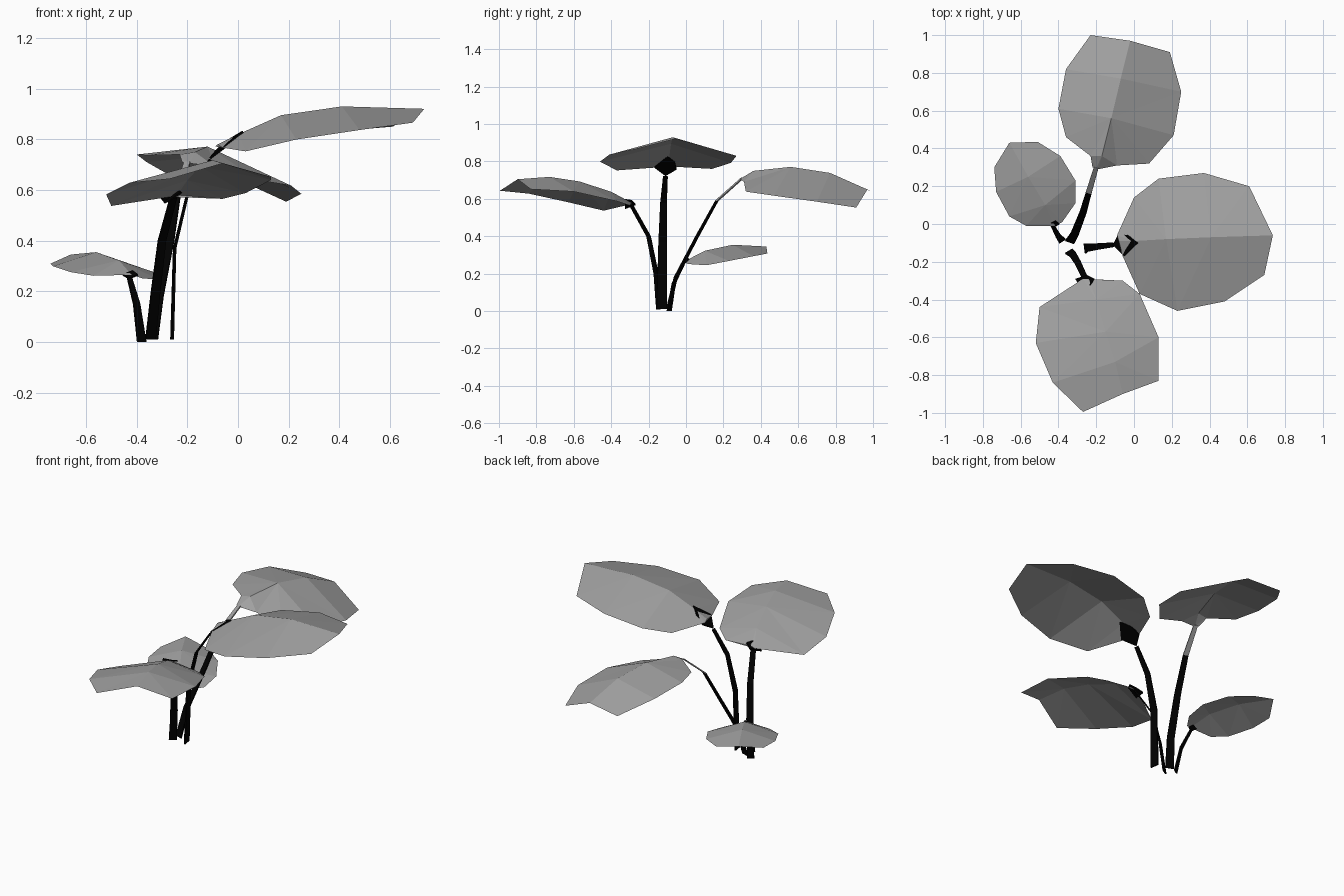
import bpy
import bmesh
from mathutils import Vector
from mathutils.geometry import delaunay_2d_cdt

cube = bpy.data.objects.get("Cube")
if cube:
    bpy.data.objects.remove(cube, do_unlink=True)


def make_material(name, level):
    mat = bpy.data.materials.new(name)
    mat.use_nodes = True
    color = (level, level, level, 1)
    mat.diffuse_color = color
    mat.node_tree.nodes["Principled BSDF"].inputs["Base Color"].default_value = color
    return mat


leaf_grey = make_material("leaf grey", 0.35)
stem_black = make_material("stem black", 0.0)


def make_object(name, bm, materials, thickness=None):
    mesh = bpy.data.meshes.new(name)
    bm.to_mesh(mesh)
    bm.free()
    for mat in materials:
        mesh.materials.append(mat)
    obj = bpy.data.objects.new(name, mesh)
    bpy.context.collection.objects.link(obj)
    if thickness:
        solid = obj.modifiers.new("thickness", "SOLIDIFY")
        solid.thickness = thickness
        solid.offset = 0
    return obj


def hundredths(points):
    return [Vector(p) / 100 for p in points]


def leaf_height(point, spine, droops):
    """Height on a roof-shaped blade: follow the midrib, fall away to each side."""
    base = spine[0].to_2d()
    axis = spine[-1].to_2d() - base
    length = axis.length
    axis.normalize()
    offset = point - base
    along = min(max(offset.dot(axis), 0), length)
    side = axis.x * offset.y - axis.y * offset.x
    ridge = spine[-1].z
    for a, b in zip(spine, spine[1:]):
        start, end = [(p.to_2d() - base).dot(axis) for p in (a, b)]
        if along <= end:
            ridge = a.z + (b.z - a.z) * (along - start) / (end - start)
            break
    return ridge - abs(side) * droops[0 if side > 0 else 1]


def make_leaf(name, outline, spine, droops):
    rim, spine = hundredths(outline), hundredths(spine)
    ribs = [p.to_2d() for p in spine]
    count = len(rim)
    rib_edges = [(count + i, count + i + 1) for i in range(len(ribs) - 1)]
    flat = delaunay_2d_cdt(rim + ribs, rib_edges, [list(range(count))], 1, 0.001)
    bm = bmesh.new()
    verts = [bm.verts.new((p.x, p.y, leaf_height(p, spine, droops))) for p in flat[0]]
    for face in flat[2]:
        bm.faces.new([verts[i] for i in face])
    bmesh.ops.recalc_face_normals(bm, faces=bm.faces)
    if sum(f.normal.z for f in bm.faces) < 0:
        bmesh.ops.reverse_faces(bm, faces=bm.faces)
    make_object(name, bm, [leaf_grey])


def make_stem(name, path, wide, narrow, grey_above=None):
    """Flat ribbon, wide across its direction of lean, tapering upwards."""
    path = hundredths(path)
    lean = path[-1] - path[0]
    across = Vector((-lean.y, lean.x, 0)).normalized()
    bm = bmesh.new()
    rows = []
    for i, p in enumerate(path):
        half = (wide + (narrow - wide) * i / (len(path) - 1)) / 2
        rows.append([bm.verts.new(p + across * half * s) for s in (-1, 1)])
    for low, high in zip(rows, rows[1:]):
        face = bm.faces.new((low[0], low[1], high[1], high[0]))
        if grey_above and low[0].co.z > grey_above:
            face.material_index = 1
    make_object(name, bm, [stem_black, leaf_grey], 0.008)


def make_collar(name, points):
    """Small dark plate joining a stem to its blade."""
    bm = bmesh.new()
    bm.faces.new([bm.verts.new(p) for p in hundredths(points)])
    make_object(name, bm, [stem_black], 0.009)


# Leaf blades
make_leaf("front_leaf",
          [(-27, -29), (-6, -30), (3, -37), (13, -60), (13, -83), (-6, -90),
           (-27, -99.5), (-43, -84), (-52, -63), (-50, -44)],
          [(-24, -29.2, 58), (-20, -40, 64), (-15, -57, 69.5), (-10, -73, 72), (-6, -90, 70.5)],
          (0.27, 0.27))
make_leaf("back_leaf",
          [(-23, 100), (-36, 82), (-40, 61), (-36, 46), (-23, 36), (-22, 30), (-19, 29),
           (-9, 31), (8, 32), (21, 47), (25, 70), (19, 91), (-2, 97)],
          [(-20, 29.5, 71), (-17, 36, 75.5), (-12, 56, 77.5), (-7, 77, 74), (-2, 97, 65)],
          (0.12, 0.45))
make_leaf("left_leaf",
          [(-9, -6), (0, 14), (13, 24), (37, 27), (61, 20), (73.5, -6), (69, -27),
           (48, -41), (23, -46), (3, -37), (-6, -17)],
          [(-8, -9, 78), (0, -9, 82), (17, -8, 89.5), (41, -7, 93), (73.5, -6, 92)],
          (0.28, 0.27))
make_leaf("right_leaf",
          [(-42, -1), (-57, -1), (-66, 4), (-73, 17), (-74, 30), (-66, 43), (-51, 43.5),
           (-39, 36), (-31, 23), (-31, 11), (-38, 1)],
          [(-42, -1, 26.5), (-47, 10, 32.5), (-56, 25, 35.5), (-66, 43, 34.5)],
          (0.3, 0.3))

# Stems
make_stem("front_stem",
          [(-34.5, -14.5, 1), (-32.5, -16, 20), (-30, -20, 40), (-25.5, -29.5, 57)],
          0.045, 0.03)
make_stem("back_stem",
          [(-34, -9.5, 1), (-31.5, -5.5, 18), (-27, 6, 40), (-24, 16.5, 59), (-20, 30, 71)],
          0.05, 0.025, grey_above=0.55)
make_stem("left_stem",
          [(-26, -13, 1), (-25, -12.5, 37), (-20, -12, 58), (-11, -11, 72)],
          0.055, 0.025)
make_stem("right_stem",
          [(-38, -9, 0), (-40, -6.5, 15), (-43, -1, 26)],
          0.04, 0.02)

# Collars under and over the blade bases
make_collar("front_collar",
            [(-31, -29, 57.5), (-25, -27, 57), (-21, -29, 59), (-23, -32.5, 59.5),
             (-29, -32.5, 55)])
make_collar("left_collar",
            [(-11, -11, 72.5), (-8, -5, 76), (-3, -6, 80), (2, -10, 83), (-5, -17, 77)])
make_collar("right_collar",
            [(-45.5, 0.5, 26.5), (-43, -2, 25), (-39.5, 0, 26.5), (-41.5, 1.5, 28)])
